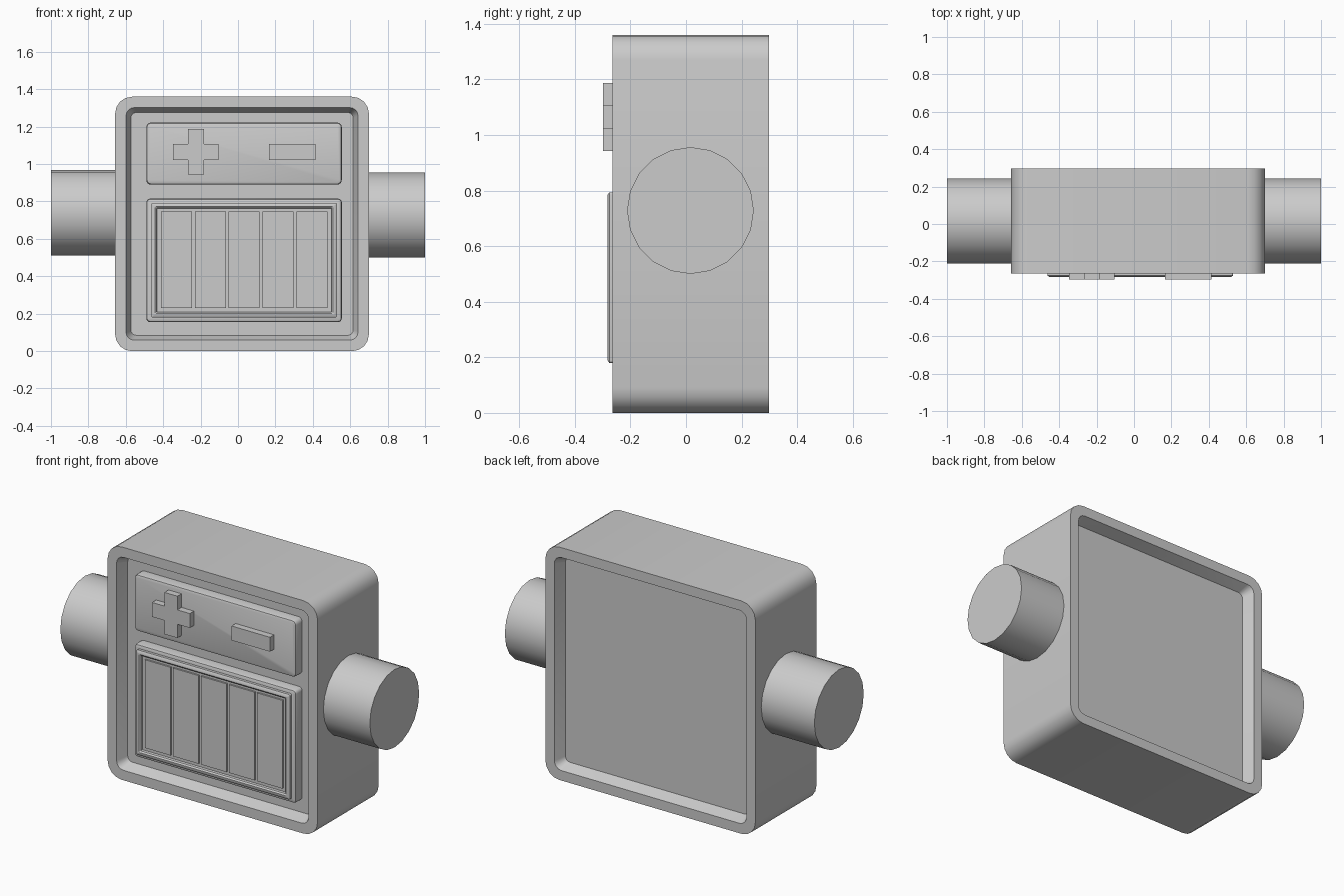
import bpy, bmesh
from math import sin, cos, pi

if "Cube" in bpy.data.objects:
    bpy.data.objects.remove(bpy.data.objects["Cube"])


def finish(name, bm):
    bmesh.ops.recalc_face_normals(bm, faces=bm.faces[:])
    mesh = bpy.data.meshes.new(name)
    bm.to_mesh(mesh)
    bm.free()
    ob = bpy.data.objects.new(name, mesh)
    bpy.context.collection.objects.link(ob)
    return ob


def smooth(ob, angle=0.6):
    bpy.ops.object.select_all(action='DESELECT')
    bpy.context.view_layer.objects.active = ob
    ob.select_set(True)
    bpy.ops.object.shade_smooth_by_angle(angle=angle)


def rounded_rect(x0, x1, z0, z1, r, n=4):
    corners = [(x1 - r, z1 - r), (x0 + r, z1 - r), (x0 + r, z0 + r), (x1 - r, z0 + r)]
    return [(cx + r * cos((q + i / n) * pi / 2), cz + r * sin((q + i / n) * pi / 2))
            for q, (cx, cz) in enumerate(corners) for i in range(n + 1)]


def loft(name, rect, steps):
    """Skin inset copies of a rounded rectangle; steps are (inset, radius, y)."""
    x0, x1, z0, z1 = rect
    bm = bmesh.new()
    rings = [[bm.verts.new((x, y, z)) for x, z in
              rounded_rect(x0 + d, x1 - d, z0 + d, z1 - d, r)] for d, r, y in steps]
    for a, b in zip(rings, rings[1:]):
        for i in range(len(a)):
            j = (i + 1) % len(a)
            bm.faces.new((a[i], a[j], b[j], b[i]))
    bm.faces.new(rings[0])
    bm.faces.new(rings[-1])
    ob = finish(name, bm)
    smooth(ob)
    return ob


def plate(name, outline, y_back, y_front):
    """Flat outline in x, z pushed forward."""
    bm = bmesh.new()
    face = bm.faces.new([bm.verts.new((x, y_back, z)) for x, z in outline])
    geo = bmesh.ops.extrude_face_region(bm, geom=[face], use_keep_orig=True)['geom']
    for v in geo:
        if isinstance(v, bmesh.types.BMVert):
            v.co.y = y_front
    return finish(name, bm)


def box(name, x0, x1, z0, z1, y_back, y_front):
    return plate(name, [(x0, z0), (x1, z0), (x1, z1), (x0, z1)], y_back, y_front)


# Case with a shallow tapered recess in front and back
loft("case", (-0.657, 0.70, 0.0, 1.36),
     [(0.084, 0.03, -0.20), (0.058, 0.045, -0.265), (0, 0.09, -0.265),
      (0, 0.09, 0.298), (0.058, 0.045, 0.298), (0.084, 0.03, 0.233)])

# Side axle stubs
for name, xa, xb, z in (("left_stub", -1.0, -0.64, 0.74), ("right_stub", 0.68, 1.0, 0.728)):
    bpy.ops.mesh.primitive_cylinder_add(vertices=20, radius=0.228, depth=xb - xa,
                                        location=((xa + xb) / 2, 0.016, z),
                                        rotation=(0, pi / 2, 0))
    stub = bpy.context.object
    stub.name = name
    smooth(stub)

# Button panel
loft("button_panel", (-0.49, 0.555, 0.89, 1.222),
     [(0, 0.025, -0.195), (0, 0.025, -0.245), (0.004, 0.021, -0.256), (0.014, 0.015, -0.26)])

# Plus and minus buttons
cx, cz, a, b = -0.225, 1.065, 0.122, 0.042
quarter = [(a, -b), (a, b), (b, b)]
cross = []
for k in range(4):
    for x, z in quarter:
        for _ in range(k):
            x, z = -z, x
        cross.append((cx + x, cz + z))
plate("plus_button", cross, -0.255, -0.298)
box("minus_button", 0.167, 0.415, 1.023, 1.107, -0.255, -0.298)

# Display panel with a raised frame
loft("display_panel", (-0.49, 0.555, 0.155, 0.815),
     [(0, 0.02, -0.195), (0, 0.02, -0.245), (0.004, 0.016, -0.256), (0.014, 0.01, -0.26)])
loft("display_frame", (-0.463, 0.529, 0.18, 0.793),
     [(0, 0.008, -0.25), (0, 0.008, -0.276), (0.01, 0.004, -0.283),
      (0.02, 0.004, -0.283), (0.028, 0.003, -0.276), (0.03, 0.003, -0.262)])

# Row of display cells
for i in range(5):
    x = -0.412 + i * 0.181
    box(f"display_cell_{i + 1}", x, x + 0.166, 0.23, 0.745, -0.258, -0.272)
